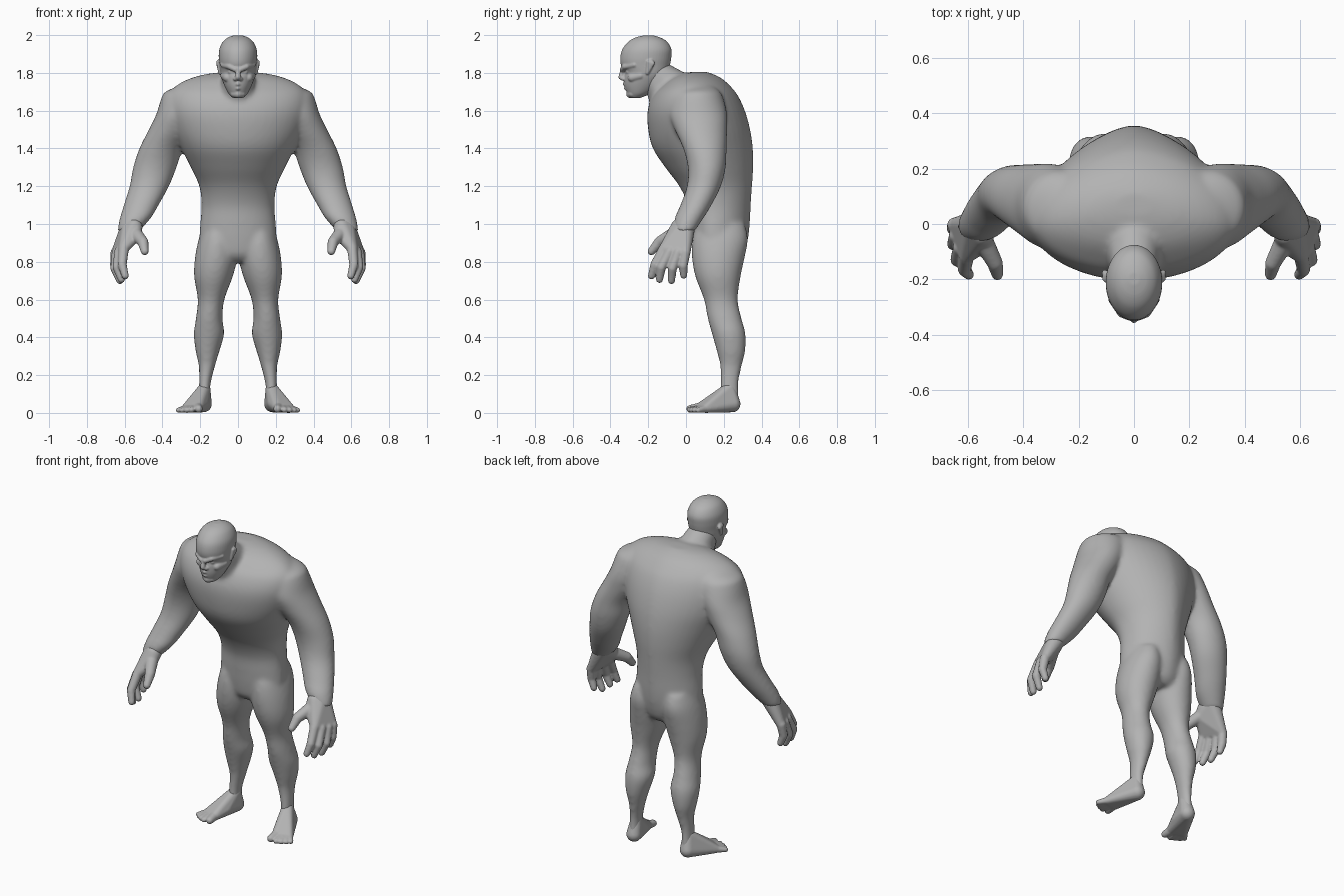
import bpy, bmesh, math
from mathutils import Vector

skin = bpy.data.materials.new("grey_skin")
skin.diffuse_color = (0.45, 0.45, 0.45, 1)

# evenly spread directions used for the rounded hull parts
DIRS = []
for i in range(120):
    z = 1 - (2 * i + 1) / 120
    a = i * 2.39996
    q = math.sqrt(1 - z * z)
    DIRS.append(Vector((q * math.cos(a), q * math.sin(a), z)))


def hull(bm, balls, s=1):
    """Rounded solid wrapped around balls (x, y, z, r)."""
    vs = [bm.verts.new(Vector((s * x, y, z)) + d * r) for x, y, z, r in balls for d in DIRS]
    bmesh.ops.convex_hull(bm, input=vs)
    bmesh.ops.delete(bm, geom=[v for v in vs if v.is_valid and not v.link_faces], context='VERTS')


def chain(bm, balls, s=1):
    for a, b in zip(balls, balls[1:]):
        hull(bm, (a, b), s)


def spline(rows, steps=5):
    out = []
    for i in range(len(rows) - 1):
        p0, p1 = rows[max(i - 1, 0)], rows[i]
        p2, p3 = rows[i + 1], rows[min(i + 2, len(rows) - 1)]
        for k in range(steps):
            t = k / steps
            out.append([0.5 * (2 * b + (c - a) * t + (2 * a - 5 * b + 4 * c - d) * t * t
                               + (3 * b - a - 3 * c + d) * t ** 3)
                        for a, b, c, d in zip(p0, p1, p2, p3)])
    return out + [list(rows[-1])]


def loft(bm, rows, s=1, mid=0.5, back=1.0, n=48):
    """Level oval rings (z, x0, x1, y0, y1), splined and capped."""
    rings = []
    for z, x0, x1, y0, y1 in spline(rows):
        cx, rx, cy = (x0 + x1) / 2, (x1 - x0) / 2, y0 + (y1 - y0) * mid
        ring = []
        for i in range(n):
            c, w = math.cos(math.tau * i / n), math.sin(math.tau * i / n)
            if w > 0:
                c = math.copysign(abs(c) ** back, c)
            y = cy + w * ((y1 - cy) if w > 0 else (cy - y0))
            ring.append(bm.verts.new((s * (cx + rx * c), y, z)))
        rings.append(ring)
    for a, b in zip(rings, rings[1:]):
        for i in range(n):
            j = (i + 1) % n
            bm.faces.new((a[i], a[j], b[j], b[i]))
    bm.faces.new(rings[0])
    bm.faces.new(rings[-1])


def finish(name, bm, voxel, rounds):
    """Fuse the overlapping solids and soften the joins."""
    bmesh.ops.recalc_face_normals(bm, faces=bm.faces)
    me = bpy.data.meshes.new(name)
    bm.to_mesh(me)
    bm.free()
    me.materials.append(skin)
    ob = bpy.data.objects.new(name, me)
    bpy.context.collection.objects.link(ob)
    m = ob.modifiers.new("fuse", 'REMESH')
    m.mode = 'VOXEL'
    m.voxel_size = voxel
    m.use_smooth_shade = True
    m = ob.modifiers.new("soften", 'SMOOTH')
    m.factor = 0.5
    m.iterations = rounds


# torso: z, half width, front y, back y
bm = bmesh.new()
torso = [(.80, .12, .08, .27), (.84, .185, .045, .305), (.92, .203, .03, .328), (1.0, .2, .022, .338),
         (1.1, .193, .01, .343), (1.2, .205, -.035, .35), (1.3, .25, -.11, .356), (1.4, .30, -.175, .354),
         (1.5, .345, -.2, .34), (1.6, .37, -.203, .312), (1.68, .365, -.175, .275),
         (1.73, .33, -.13, .235), (1.77, .255, -.08, .19), (1.795, .16, -.02, .14), (1.805, .06, .03, .11)]
loft(bm, [(z, -w, w, f, b) for z, w, f, b in torso], mid=.4, back=1.2)

# neck
hull(bm, [(0, -.17, 1.80, .08), (0, -.04, 1.70, .105), (0, -.09, 1.66, .10)])

# arms and legs
arm = [(.96, .525, .64, -.065, .045), (1.03, .462, .626, -.06, .092), (1.1, .42, .605, -.03, .135),
       (1.2, .365, .574, .005, .185), (1.3, .325, .555, .01, .21), (1.4, .29, .522, -.015, .215),
       (1.5, .22, .472, -.06, .218), (1.58, .18, .433, -.09, .218), (1.66, .14, .408, -.085, .2),
       (1.70, .14, .385, -.06, .18), (1.735, .14, .30, -.01, .14)]
leg = [(.05, .15, .207, .175, .285), (.15, .145, .207, .183, .277), (.25, .121, .208, .18, .296),
       (.33, .097, .225, .162, .314), (.42, .073, .234, .137, .315), (.5, .082, .223, .115, .294),
       (.6, .072, .213, .095, .274), (.72, .028, .232, .05, .289), (.82, .005, .228, .032, .31),
       (.92, .01, .208, .035, .328), (1.0, .03, .18, .06, .31)]
for s in (1, -1):
    loft(bm, arm, s)
    loft(bm, leg, s)
finish("body", bm, .011, 12)

# hands: palm, four fingers, thumb
for side, s in (("left", 1), ("right", -1)):
    bm = bmesh.new()
    hull(bm, [(.565, .0, 1.0, .052), (.55, -.035, .985, .045), (.605, -.115, .87, .028),
              (.645, -.002, .85, .026), (.54, -.07, .94, .03)], s)
    for knuckle, bend, tip in (((.605, -.12, .865), (.613, -.165, .785), (.597, -.183, .725)),
                               ((.628, -.085, .855), (.64, -.13, .77), (.617, -.14, .706)),
                               ((.642, -.042, .848), (.652, -.072, .765), (.625, -.077, .7)),
                               ((.648, -.003, .85), (.654, -.015, .78), (.636, -.012, .728))):
        chain(bm, [knuckle + (.027,), bend + (.024,), tip + (.019,)], s)
    chain(bm, [(.54, -.07, .945, .036), (.503, -.14, .905, .029), (.494, -.183, .855, .021)], s)
    finish(side + "_hand", bm, .006, 5)

    # feet: wedge with five toes
    bm = bmesh.new()
    hull(bm, [(.178, .23, .13, .032), (.182, .245, .047, .044), (.19, .15, .05, .034),
              (.21, .08, .03, .028), (.28, .10, .022, .022)], s)
    for base, tip, r in (((.213, .08), (.208, .022), .021), ((.24, .08), (.246, .02), .016),
                         ((.258, .085), (.273, .03), .015), ((.272, .09), (.297, .045), .014),
                         ((.282, .10), (.316, .064), .014)):
        chain(bm, [base + (r + .008, r + .006), tip + (r, r)], s)
    finish(side + "_foot", bm, .006, 4)

# head: z, half width, front y, back y
bm = bmesh.new()
head = [(1.668, .028, -.295, -.24), (1.69, .05, -.31, -.19), (1.73, .071, -.325, -.14),
        (1.775, .088, -.328, -.105), (1.805, .094, -.325, -.095), (1.84, .098, -.344, -.085),
        (1.88, .102, -.348, -.078), (1.925, .099, -.337, -.077), (1.965, .08, -.305, -.10),
        (1.988, .052, -.265, -.138), (1.999, .02, -.22, -.175)]
loft(bm, [(z, -w, w, f, b) for z, w, f, b in head])
# nose, lips and chin
chain(bm, [(0, -.333, 1.825, .012), (0, -.343, 1.778, .015)])
hull(bm, [(0, -.295, 1.688, .022), (.02, -.285, 1.69, .02), (-.02, -.285, 1.69, .02)])
for z, y in ((1.741, -.325), (1.718, -.319)):
    chain(bm, [(-.033, y + .025, z - .005, .008), (0, y, z, .01), (.033, y + .025, z - .005, .008)])
for s in (1, -1):
    # brow, nostril, eyeball, cheekbone, ear
    chain(bm, [(.012, -.337, 1.817, .014), (.045, -.323, 1.833, .015), (.08, -.272, 1.842, .014)], s)
    hull(bm, [(.015, -.33, 1.768, .011), (.008, -.338, 1.77, .011)], s)
    hull(bm, [(.038, -.302, 1.806, .016)], s)
    hull(bm, [(.055, -.285, 1.775, .024), (.074, -.24, 1.785, .02)], s)
    hull(bm, [(.098, -.185, 1.862, .012), (.106, -.175, 1.85, .01),
              (.105, -.2, 1.858, .009), (.094, -.205, 1.80, .01)], s)
finish("head", bm, .0042, 4)
